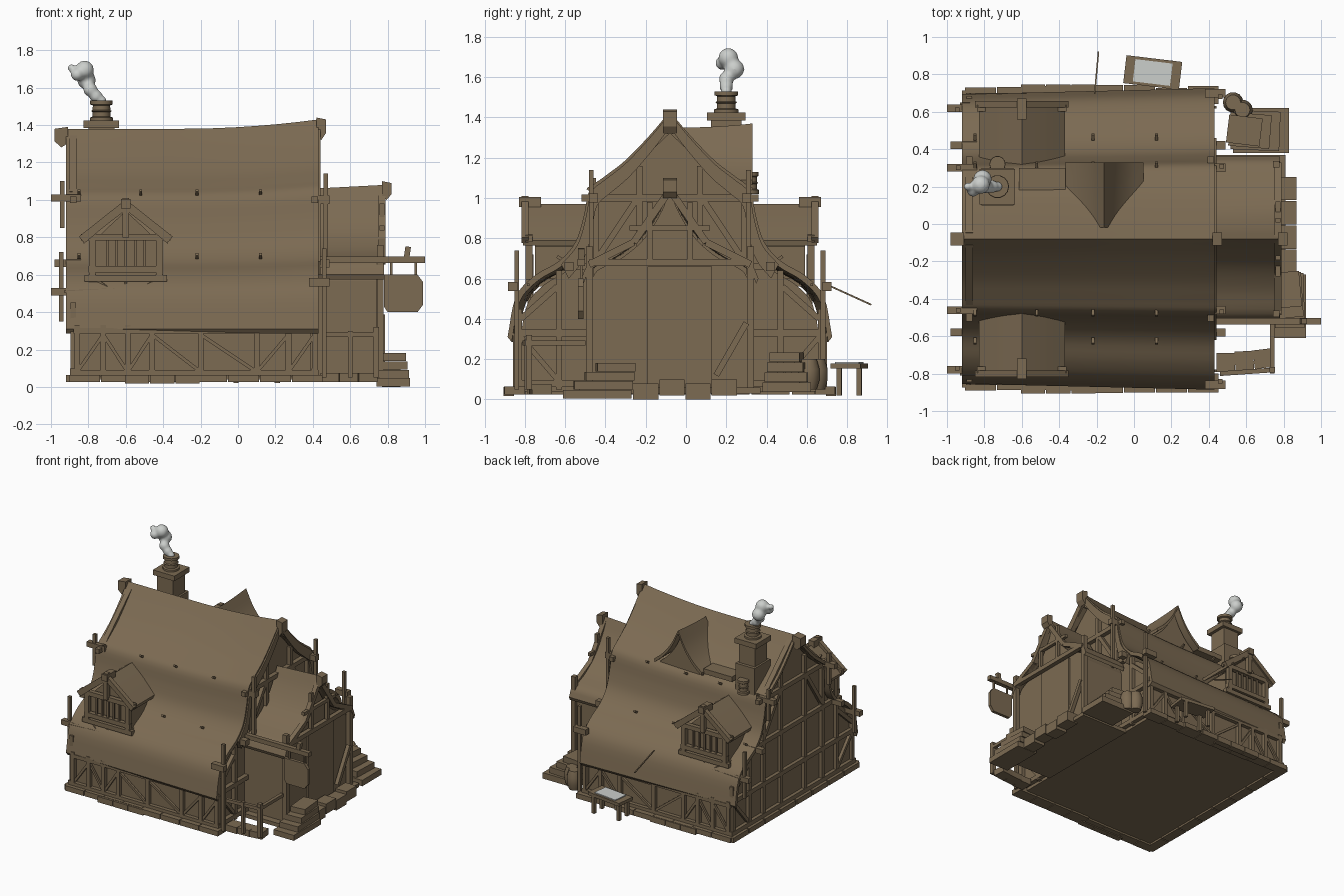
import bpy, bmesh, math, random
from mathutils import Vector, Matrix

if "Cube" in bpy.data.objects:
    bpy.data.objects.remove(bpy.data.objects["Cube"])
random.seed(4)
MID = -0.08  # y of the main ridge
SIDES = (("front", -1), ("back", 1))

def material(name, colour):
    m = bpy.data.materials.new(name)
    m.use_nodes = True
    m.diffuse_color = colour
    m.node_tree.nodes["Principled BSDF"].inputs["Base Color"].default_value = colour
    return m

BROWN = material("weathered brown", (0.2, 0.145, 0.085, 1))
PALE = material("pale grey", (0.6, 0.62, 0.6, 1))

def finish(name, bm, mat=BROWN, smooth=False):
    bmesh.ops.recalc_face_normals(bm, faces=bm.faces)
    mesh = bpy.data.meshes.new(name)
    bm.to_mesh(mesh)
    bm.free()
    mesh.materials.append(mat)
    ob = bpy.data.objects.new(name, mesh)
    bpy.context.collection.objects.link(ob)
    if smooth:
        bpy.ops.object.select_all(action="DESELECT")
        ob.select_set(True)
        bpy.context.view_layer.objects.active = ob
        bpy.ops.object.shade_smooth_by_angle(angle=math.radians(40))
    return ob

def blocks(name, items, mat=BROWN):
    """Boxes given as (centre, size, turn about z)."""
    bm = bmesh.new()
    for centre, size, turn in items:
        m = Matrix.Translation(centre) @ Matrix.Rotation(turn, 4, "Z") @ Matrix.Diagonal((*size, 1))
        bmesh.ops.create_cube(bm, size=1, matrix=m)
    return finish(name, bm, mat)

def beams(name, items):
    """Square timbers given as (start, end, width)."""
    bm = bmesh.new()
    for a, b, w in items:
        a, b = Vector(a), Vector(b)
        turn = (b - a).to_track_quat("Z", "Y").to_matrix().to_4x4()
        m = Matrix.Translation((a + b) / 2) @ turn @ Matrix.Diagonal((w, w, (b - a).length, 1))
        bmesh.ops.create_cube(bm, size=1, matrix=m)
    return finish(name, bm)

def loft(name, rings, smooth=False):
    """Skin closed rings of points and cap both ends."""
    bm = bmesh.new()
    rings = [[bm.verts.new(p) for p in ring] for ring in rings]
    for a, b in zip(rings, rings[1:]):
        for k in range(len(a)):
            bm.faces.new((a[k - 1], a[k], b[k], b[k - 1]))
    bm.faces.new(rings[0])
    bm.faces.new(rings[-1])
    return finish(name, bm, smooth=smooth)

def place(axis, u, v, z):
    return (u, v, z) if axis == "x" else (v, u, z)

def prism(name, pts, axis, lo, hi):
    return loft(name, [[place(axis, u, v, z) for v, z in pts] for u in (lo, hi)])

def turned(name, profile, x, y, sides=14):
    angles = [k * math.tau / sides for k in range(sides)]
    return loft(name, [[(x + r * math.cos(a), y + r * math.sin(a), z) for a in angles] for r, z in profile], True)

def outline(profile, steps=4):
    """Smooth curve through a half profile, mirrored about its ridge."""
    p = [Vector(q) for q in profile]
    p = [2 * p[0] - p[1]] + p + [2 * p[-1] - p[-2]]
    half = []
    for a, b, c, d in zip(p, p[1:], p[2:], p[3:]):
        for t in (k / steps for k in range(steps)):
            half.append((2 * b + (c - a) * t + (2 * a - 5 * b + 4 * c - d) * t * t
                         + (3 * b - a - 3 * c + d) * t ** 3) / 2)
    half.append(p[-2])
    return [(-d, z) for d, z in reversed(half)] + [(d, z) for d, z in half[1:]]

def roof(name, profile, axis, lo, hi, centre, rise=lambda t: 0, thick=0.025, spread=0, n=12):
    """Curved roof sheet swept along its ridge."""
    line, low, top = outline(profile), profile[-1][1], profile[0][1]
    rings = []
    for t in (i / n for i in range(n + 1)):
        over = [(d * (1 + spread * (t - 0.5)), z + rise(t) * (z - low) / (top - low)) for d, z in line]
        under = [(d * (1 - thick), z - thick) for d, z in reversed(over)]
        rings.append([place(axis, lo + (hi - lo) * t, centre + d, z) for d, z in over + under])
    return loft(name, rings, True)

def body(name, profile, axis, lo, hi, centre, floor, shrink=0.95):
    """Solid walls filling the space under a roof."""
    pts = [(centre + d * shrink, z - 0.03) for d, z in outline(profile)]
    return prism(name, [(pts[0][0], floor)] + pts + [(pts[-1][0], floor)], axis, lo, hi)

# Main house with a two-tier swept roof and drooping eaves
MAIN = [(0, 1.38), (0.1, 1.265), (0.22, 1.145), (0.32, 1.07), (0.39, 1.01), (0.42, 0.88),
        (0.46, 0.76), (0.54, 0.67), (0.66, 0.6), (0.75, 0.5), (0.79, 0.31)]
roof("main_roof", MAIN, "x", -0.92, 0.43, MID, lambda t: 0.165 * max(0, t - 0.45) ** 2, spread=0.04)
body("main_walls", MAIN, "x", -0.87, 0.39, MID, 0.04, 0.945)
roof("right_bargeboard", MAIN[:8], "x", 0.4, 0.44, MID, lambda t: 0.04, thick=0.07, n=1)

# Entrance wing
PORCH = [(0, 1.06), (0.06, 0.94), (0.15, 0.82), (0.27, 0.73), (0.4, 0.67), (0.44, 0.6)]
roof("entrance_roof", PORCH, "x", 0.4, 0.78, MID, lambda t: 0.02 * t)
body("entrance_walls", PORCH, "x", 0.36, 0.74, MID, 0.04, 0.9)
blocks("entrance_door", [((0.745, MID + 0.05, 0.36), (0.02, 0.32, 0.6), 0)])

# Upper rear gable
LOFT = [(0, 1.35), (0.06, 1.24), (0.13, 1.155), (0.21, 1.09)]
roof("rear_gable_roof", LOFT, "y", -0.02, 0.33, -0.16, lambda t: 0.02 * t * t)
body("rear_gable_wall", LOFT, "y", 0, 0.28, -0.16, 0.9, 0.9)

# Ridge-end blocks
for name, x, out, z, size in (("left", -0.91, -0.07, 1.39, 0.11), ("right", 0.42, 0.05, 1.44, 0.12),
                              ("entrance", 0.77, 0.05, 1.1, 0.1)):
    prism(name + "_ridge_end", [(x, z), (x + out, z - 0.01), (x + out, z - size * 0.7),
          (x + out * 0.5, z - size), (x, z - size * 0.8)], "y", MID - 0.035, MID + 0.035)

# Window dormers on both long sides
DORMER, cx = [(0, 0.97), (0.12, 0.88), (0.23, 0.79)], -0.6
for side, s in SIDES:
    face = MID + s * 0.7
    roof(side + "_dormer_roof", DORMER, "y", MID + s * 0.38, face + s * 0.03, cx)
    body(side + "_dormer_walls", DORMER, "y", MID + s * 0.4, face - s * 0.03, cx, 0.57, 0.82)
    parts = [((cx - w, face, z), (cx + w, face, z), 0.035) for w, z in ((0.22, 0.58), (0.2, 0.63), (0.24, 0.8))]
    parts += [((cx, face + s * 0.02, 0.8), (cx, face + s * 0.02, 1.01), 0.035),
              ((cx, face - s * 0.06, 0.98), (cx, face + s * 0.05, 0.98), 0.05)]
    for e in (-1, 1):
        parts += [((cx, face + s * 0.02, 0.98), (cx + e * 0.24, face + s * 0.02, 0.79), 0.035),
                  ((cx + e * 0.18, face, 0.57), (cx + e * 0.18, face, 0.82), 0.035),
                  ((cx + e * 0.18, face, 0.58), (cx + e * 0.18, face - s * 0.25, 0.58), 0.04),
                  ((cx + e * 0.16, face - s * 0.02, 0.57), (cx + e * 0.06, face + s * 0.02, 0.5), 0.025)]
    parts += [((cx + k * 0.05, face, 0.62), (cx + k * 0.05, face, 0.8), 0.014) for k in range(-2, 3)]
    beams(side + "_dormer_timbers", parts + [((cx, face, 0.38), (cx, face, 0.56), 0.015)])

# Timber frame along the long walls, purlin ends, eaves rope and roof pegs
for side, s in SIDES:
    y, xs = MID + s * 0.765, [-0.86, -0.72, -0.59, -0.46, -0.2, 0.1, 0.27, 0.41]
    parts = [((x, y, 0.05), (x, y, 0.33), 0.03) for x in xs]
    parts += [((-0.88, y, z), (0.43, y, z), 0.03) for z in (0.075, 0.3)]
    for a, b in zip(xs, xs[1:]):
        up = random.choice((0, 0.2))
        parts.append(((a, y, 0.08 + up), (b, y, 0.28 - up), 0.018))
    parts += [((end, MID + s * d, z), (-0.84, MID + s * d, z), 0.04)
              for end, d, z in ((-1, 0.38, 1.01), (-0.98, 0.5, 0.66), (-1, 0.7, 0.51))]
    parts += [((0.38, MID + s * d, z), (0.49, MID + s * d, z), 0.045)
              for d, z in ((0.38, 1.0), (0.5, 0.66), (0.78, 0.56))]
    parts.append(((-0.93, MID + s * 0.723, 0.51), (0.44, MID + s * 0.704, 0.57), 0.012))
    beams(side + "_wall_timbers", parts)
    beams(side + "_roof_pegs", [((x, MID + s * d, z), (x, MID + s * (d + 0.03), z + 0.02), 0.015)
          for d, z in ((0.38, 1.03), (0.53, 0.69)) for x in (-0.85, -0.52, -0.22, 0.12)])

# Timber frame on both gable ends
for end, x in (("left", -0.88), ("right", 0.41)):
    parts = [((x, MID - d, z), (x, MID + d, z), 0.035) for z, d in ((0.08, 0.78), (0.33, 0.75), (0.66, 0.52), (1, 0.44))]
    for _, s in SIDES:
        for d, hi in ((0.15, 1.16), (0.37, 1.02), (0.55, 0.64), (0.75, 0.45)):
            parts.append(((x, MID + s * d, 0.05), (x, MID + s * d, hi), 0.03))
        parts += [((x, MID + s * 0.02, 1.33), (x, MID + s * 0.34, 1.03), 0.04),
                  ((x, MID + s * 0.16, 1.0), (x, MID + s * 0.36, 0.7), 0.03),
                  ((x, MID + s * 0.74, 0.4), (x, MID + s * 0.56, 0.56), 0.03),
                  ((x, MID + s * 0.56, 0.1), (x, MID + s * 0.74, 0.31), 0.025)]
    beams(end + "_gable_timbers", parts)
beams("corner_poles", [((x, MID + s * d, lo), (x, MID + s * d, hi), 0.024) for _, s in SIDES for x, d, lo, hi in (
    (-0.945, 0.69, 0.35, 0.72), (0.46, 0.76, 0.05, 0.74), (-0.94, 0.38, 0.85, 1.1), (0.47, 0.39, 0.6, 1.14))])

# Entrance timbers
parts = [((0.77, MID - 0.4, 0.68), (0.77, MID + 0.38, 0.68), 0.035),
         ((0.77, MID - 0.2, 0.85), (0.77, MID + 0.2, 0.85), 0.025), ((0.77, 0.15, 0.12), (0.77, 0.3, 0.38), 0.03)]
for _, s in SIDES:
    parts += [((0.77, MID, 1.04), (0.77, MID + s * 0.18, 0.78), 0.035),
              ((0.77, MID + s * 0.18, 0.78), (0.77, MID + s * 0.4, 0.67), 0.035),
              ((0.77, MID + s * 0.1, 0.67), (0.77, MID + s * 0.1, 0.98), 0.025),
              ((0.76, MID + s * 0.4, 0.05), (0.76, MID + s * 0.4, 0.76), 0.035)]
beams("entrance_timbers", parts)

# Hanging sign
beams("sign_beam", [((0.42, -0.52, 0.68), (1, -0.52, 0.68), 0.035), ((0.9, -0.52, 0.68), (0.91, -0.52, 0.75), 0.03)]
      + [((x, -0.52, 0.58), (x, -0.52, 0.68), 0.012) for x in (0.82, 0.95)])
prism("sign_board", [(0.78, 0.43), (0.8, 0.4), (0.96, 0.4), (0.99, 0.44), (0.99, 0.56), (0.96, 0.6),
                     (0.78, 0.6)], "y", -0.535, -0.51)

# Foundation stones around the plan
items = [((0.6, MID, 0.045), (0.42, 0.9, 0.03), 0)]
items += [((-0.88, MID - 0.7 + k * 0.2, 0.045), (0.08, 0.19, 0.04), 0) for k in range(8)]
for _, s in SIDES:
    for k in range(8):
        items.append(((-0.82 + k * 0.17, MID + s * 0.77, 0.045), (0.165, 0.07 + random.random() * 0.04, 0.04), 0))
    items += [((-0.54 + k * 0.135, MID + s * 0.8, 0.04), (0.13, 0.05, 0.045), 0) for k in range(3)]
items += [((0.82, -0.2 + k * 0.13, 0.04 + 0.02 * (k % 2)), (0.1, 0.125, 0.08), 0) for k in range(4)]
blocks("foundation_stones", items)

# Stacked stone steps, yard stones and fence
items = [((0.83, -0.44 + k * 0.03, 0.025 + k * 0.045), (0.18 - k * 0.02, 0.34 - k * 0.05, 0.043), k * 0.03)
         for k in range(4)]
items += [((0.68 - k * 0.03, 0.5, 0.06 + k * 0.05), (0.3 - k * 0.04, 0.24 - k * 0.03, 0.047), -k * 0.04)
          for k in range(4)]
items += [((0.49 + k * 0.1, -0.74 + k * 0.01, 0.05), (0.1, 0.1, 0.05), k * 0.06) for k in range(3)]
blocks("stone_steps", items)
beams("yard_fence", [((0.74, -0.78, 0.05), (0.74, -0.78, 0.32), 0.03), ((0.46, -0.8, 0.28), (0.75, -0.78, 0.28), 0.025),
                     ((0.74, -0.8, 0.28), (0.74, -0.5, 0.28), 0.025), ((0.6, -0.79, 0.05), (0.6, -0.79, 0.3), 0.025)])

# Chimney with pots and smoke
blocks("chimney_stack", [((-0.73, 0.2, 1.06), (0.17, 0.2, 0.34), 0), ((-0.73, 0.2, 1.3), (0.14, 0.15, 0.2), 0),
                         ((-0.73, 0.2, 1.405), (0.19, 0.19, 0.04), 0), ((-0.49, 0.2, 1.09), (0.25, 0.2, 0.04), 0)])
POT = [(0.062, 0), (0.062, 0.02), (0.048, 0.025), (0.048, 0.05), (0.056, 0.055), (0.048, 0.06),
       (0.046, 0.085), (0.06, 0.09), (0.06, 0.11)]
turned("chimney_pot", [(r, z + 1.42) for r, z in POT], -0.73, 0.2)
turned("small_pot", [(r * 0.7, z + 1.02) for r, z in POT], -0.73, 0.32)
bm = bmesh.new()
for x, y, z, r in ((-0.73, 0.2, 1.53, 0.028), (-0.76, 0.2, 1.555, 0.035), (-0.79, 0.2, 1.59, 0.038),
                   (-0.81, 0.24, 1.64, 0.05), (-0.82, 0.21, 1.695, 0.05), (-0.86, 0.18, 1.67, 0.035),
                   (-0.89, 0.2, 1.705, 0.022)):
    bmesh.ops.create_icosphere(bm, subdivisions=3, radius=r, matrix=Matrix.Translation((x, y, z)))
smoke = finish("chimney_smoke", bm, PALE, True)
remesh = smoke.modifiers.new("blend", "REMESH")
remesh.mode, remesh.voxel_size, remesh.use_smooth_shade = "VOXEL", 0.01, True
smoke.modifiers.new("soften", "SMOOTH").iterations = 5

# Outdoor table with a sheet, barrels behind the entrance, and a leaning rod
spot, turn = Vector((0.1, 0.81, 0)), -0.12
legs = [(spot + Vector((x, y, 0.09)), (0.025, 0.025, 0.14), turn) for x in (-0.11, 0.11) for y in (-0.05, 0.05)]
blocks("outdoor_table", legs + [(spot + Vector((0, 0, 0.165)), (0.3, 0.15, 0.025), turn)])
blocks("table_sheet", [(spot + Vector((0, 0, 0.181)), (0.2, 0.12, 0.008), turn)], PALE)
for k, (x, y) in enumerate(((0.53, 0.65), (0.58, 0.61))):
    turned("barrel_%d" % k, [(0.04, 0.05), (0.055, 0.1), (0.055, 0.15), (0.04, 0.2)], x, y)
beams("leaning_rod", [((-0.21, 0.7, 0.57), (-0.19, 0.92, 0.47), 0.008)])
